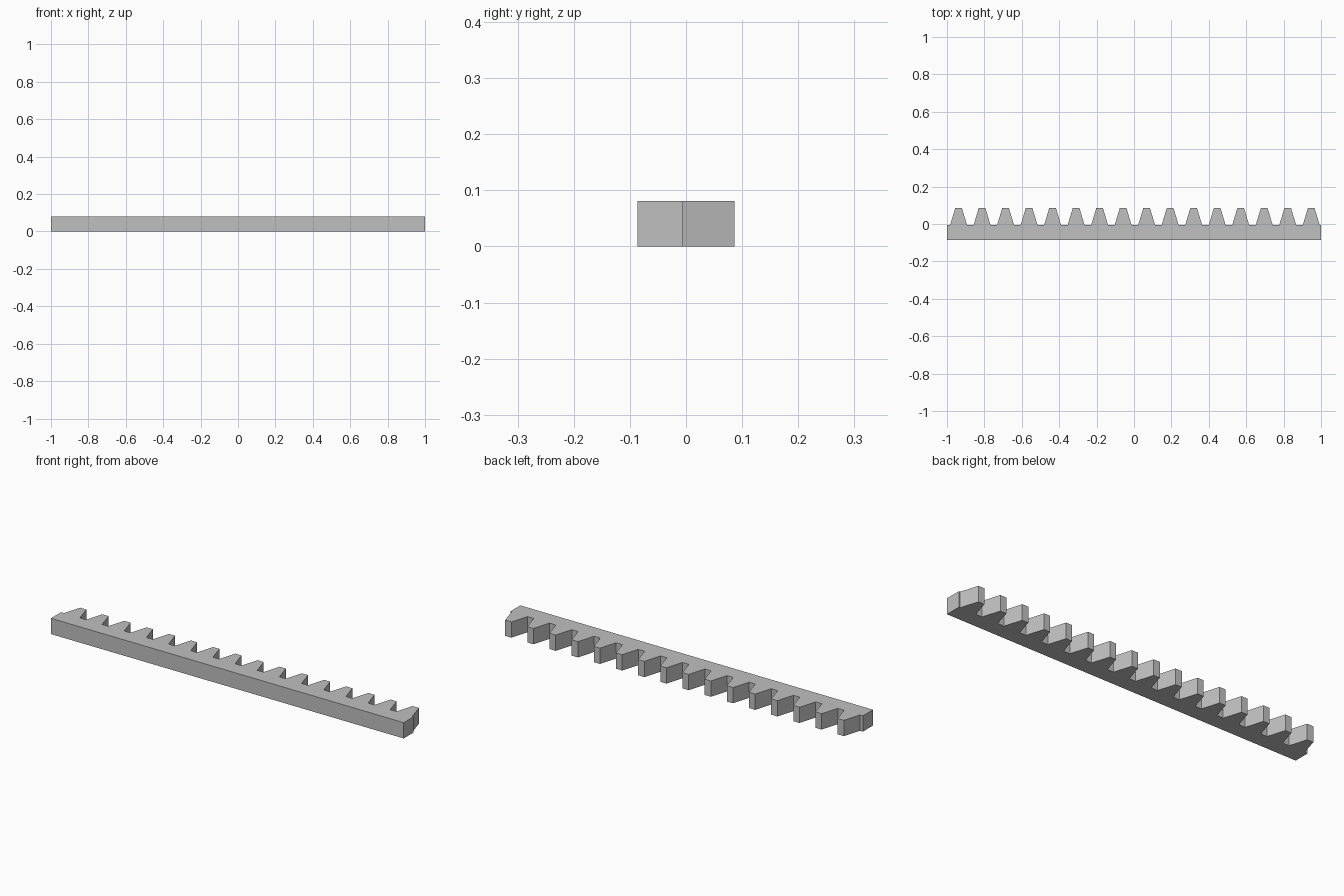
import bpy
import bmesh

cube = bpy.data.objects.get("Cube")
if cube:
    bpy.data.objects.remove(cube, do_unlink=True)

HEIGHT = 0.081
FRONT, ROOT, TIP = -0.0865, -0.005, 0.0865
TEETH, PITCH = 16, 0.1257
FIRST = -0.938
HALF_ROOT, HALF_TIP = 0.045, 0.0175

steel = bpy.data.materials.new("plain grey steel")
steel.use_nodes = True
grey = (0.53, 0.53, 0.53, 1)
steel.diffuse_color = grey
steel.node_tree.nodes["Principled BSDF"].inputs["Base Color"].default_value = grey

# Outline of the bar with its row of tapered teeth along the back
outline = [(1, ROOT), (1, FRONT), (-1, FRONT), (-1, ROOT)]
for i in range(TEETH):
    x = FIRST + i * PITCH
    outline += [(x - HALF_ROOT, ROOT), (x - HALF_TIP, TIP),
                (x + HALF_TIP, TIP), (x + HALF_ROOT, ROOT)]

# Extrude the outline upward into a solid rack
bm = bmesh.new()
base = bm.faces.new([bm.verts.new((x, y, 0)) for x, y in outline])
grown = bmesh.ops.extrude_face_region(bm, geom=[base], use_keep_orig=True)
top = [v for v in grown["geom"] if isinstance(v, bmesh.types.BMVert)]
bmesh.ops.translate(bm, verts=top, vec=(0, 0, HEIGHT))
bmesh.ops.recalc_face_normals(bm, faces=bm.faces)

mesh = bpy.data.meshes.new("gear_rack")
bm.to_mesh(mesh)
bm.free()
mesh.materials.append(steel)
rack = bpy.data.objects.new("gear_rack", mesh)
bpy.context.collection.objects.link(rack)
